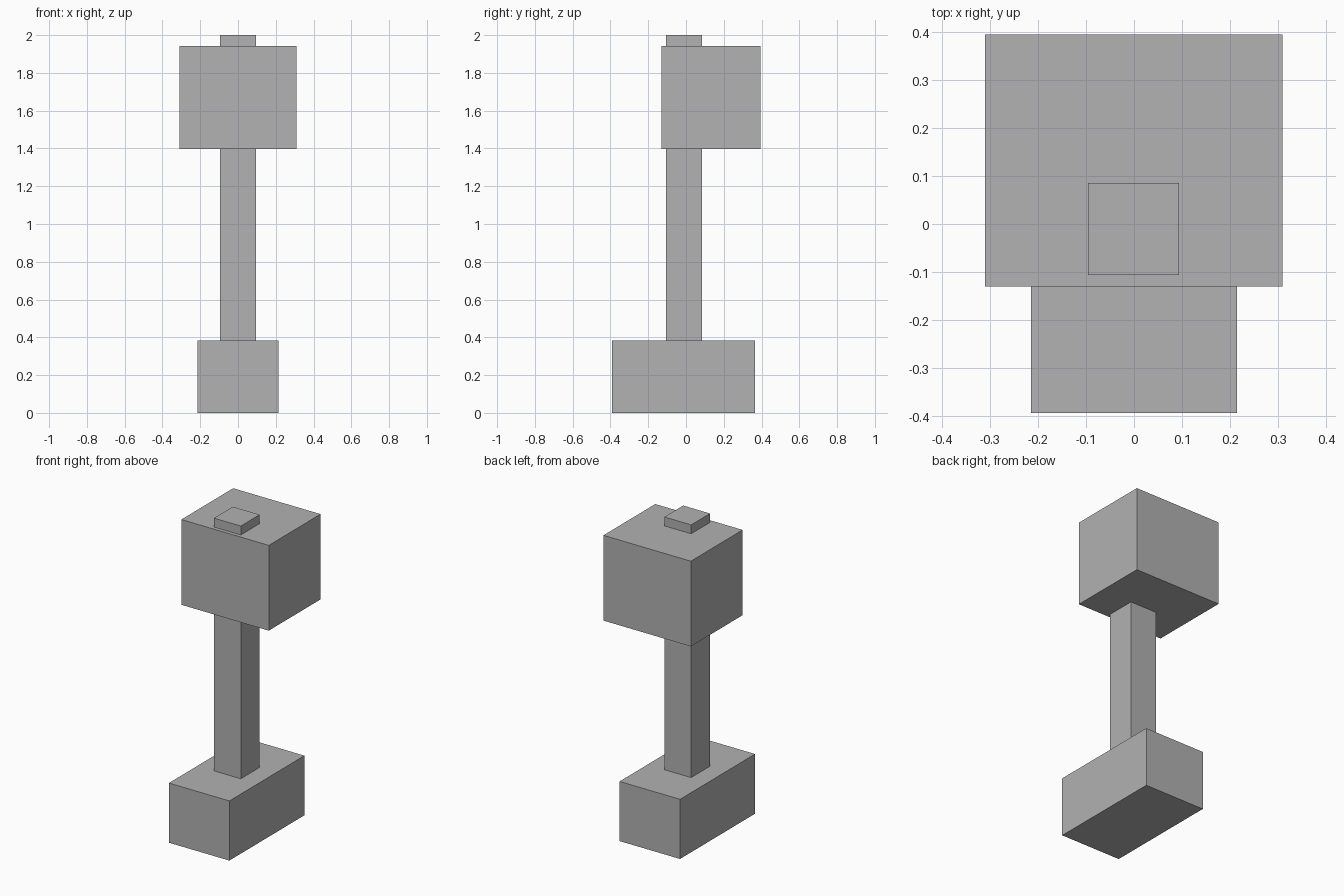
import bpy
from mathutils import Vector

default = bpy.data.objects.get("Cube")
if default:
    bpy.data.objects.remove(default, do_unlink=True)

# Single plain grey
grey = bpy.data.materials.new("plain_grey")
grey.use_nodes = True
colour = (0.445, 0.445, 0.445, 1)
grey.diffuse_color = colour
grey.node_tree.nodes["Principled BSDF"].inputs["Base Color"].default_value = colour


def box(name, low, high):
    """Add a box spanning two opposite corners."""
    low, high = Vector(low), Vector(high)
    bpy.ops.mesh.primitive_cube_add(size=1, location=(low + high) / 2)
    obj = bpy.context.object
    obj.name = name
    obj.scale = high - low
    bpy.ops.object.transform_apply(location=False, rotation=False, scale=True)
    obj.data.materials.append(grey)
    return obj


# Foot block, long from front to back
box("base", (-0.214, -0.393, 0), (0.214, 0.366, 0.382))
# Square post, running through the head and out of its top
box("post", (-0.096, -0.106, 0.382), (0.094, 0.085, 2))
# Head block, set towards the back
box("head", (-0.31, -0.13, 1.397), (0.309, 0.394, 1.943))
